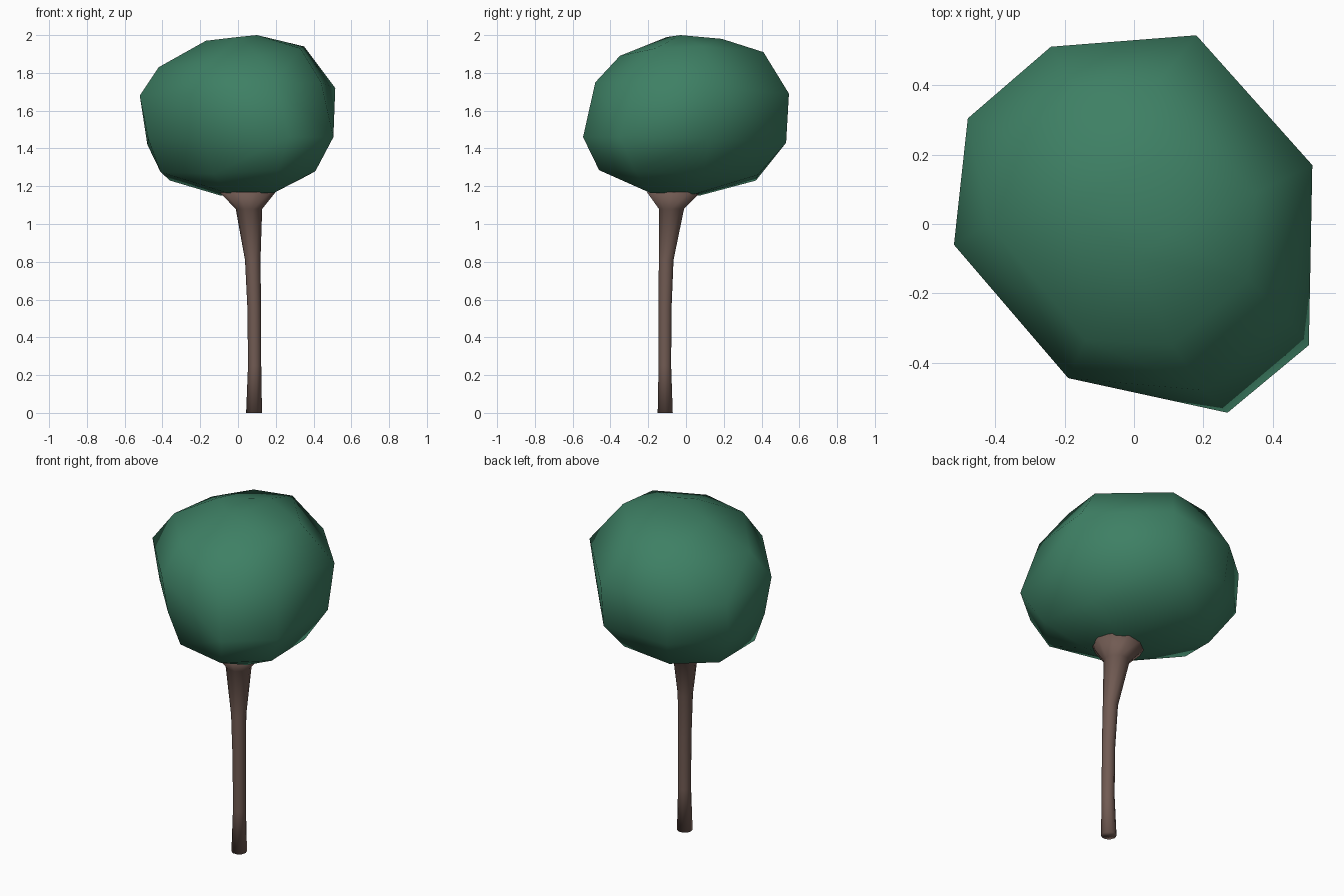
import bpy, bmesh, math


def material(name, color):
    m = bpy.data.materials.new(name)
    m.diffuse_color = (*color, 1)
    return m


def finish(bm, name, mat):
    bmesh.ops.recalc_face_normals(bm, faces=bm.faces)
    for f in bm.faces:
        f.smooth = True
    mesh = bpy.data.meshes.new(name)
    bm.to_mesh(mesh)
    bm.free()
    mesh.materials.append(mat)
    ob = bpy.data.objects.new(name, mesh)
    bpy.context.collection.objects.link(ob)
    return ob


leaf_green = material("leaf green", (0.048, 0.215, 0.128))
bark_brown = material("bark brown", (0.165, 0.104, 0.086))

# Crown: a lumpy eight-sided ball, the hull of four rings and two caps
top_cap = [(0.10, -0.03, 2.00), (0.0, -0.10, 1.99), (-0.17, 0.05, 1.97), (0.08, 0.19, 1.98)]
shoulder = [
    (-0.42, 0.00, 1.83), (-0.14, -0.335, 1.86), (0.11, -0.35, 1.89), (0.33, -0.16, 1.93),
    (0.35, 0.09, 1.94), (0.07, 0.41, 1.91), (-0.17, 0.39, 1.89), (-0.34, 0.24, 1.86),
]
upper_belt = [
    (-0.52, -0.06, 1.68), (-0.19, -0.445, 1.69), (0.20, -0.48, 1.75), (0.44, -0.27, 1.75),
    (0.515, 0.17, 1.72), (0.18, 0.545, 1.69), (-0.24, 0.512, 1.65), (-0.48, 0.305, 1.65),
]
lower_belt = [
    (-0.475, -0.06, 1.45), (-0.18, -0.40, 1.46), (0.27, -0.545, 1.46), (0.505, -0.35, 1.46),
    (0.50, 0.13, 1.455), (0.17, 0.53, 1.43), (-0.22, 0.495, 1.41), (-0.48, 0.28, 1.42),
]
underside = [
    (-0.41, -0.06, 1.275), (-0.13, -0.355, 1.265), (0.21, -0.46, 1.285), (0.41, -0.27, 1.28),
    (0.375, 0.09, 1.26), (0.14, 0.38, 1.26), (-0.15, 0.37, 1.23), (-0.36, 0.20, 1.23),
]
bottom_cap = [(-0.09, 0.07, 1.15), (0.19, -0.19, 1.165), (0.15, 0.05, 1.16), (-0.06, -0.17, 1.165)]

bm = bmesh.new()
for ring in (top_cap, shoulder, upper_belt, lower_belt, underside, bottom_cap):
    for p in ring:
        bm.verts.new(p)
bmesh.ops.convex_hull(bm, input=bm.verts[:])
finish(bm, "crown", leaf_green)

# Trunk: slim leaning stem that flares out under the crown (x, y, z, radius)
stem = [
    (0.085, -0.110, 0.00, 0.042), (0.088, -0.112, 0.25, 0.035),
    (0.086, -0.111, 0.55, 0.036), (0.078, -0.105, 0.81, 0.041),
    (0.058, -0.077, 1.08, 0.070), (0.050, -0.065, 1.17, 0.150),
]
SIDES = 10
bm = bmesh.new()
rings = []
for x, y, z, r in stem:
    angles = [2 * math.pi * i / SIDES for i in range(SIDES)]
    rings.append([bm.verts.new((x + r * math.cos(a), y + r * math.sin(a), z)) for a in angles])
for low, high in zip(rings, rings[1:]):
    for i in range(SIDES):
        j = (i + 1) % SIDES
        bm.faces.new((low[i], low[j], high[j], high[i]))
bm.faces.new(rings[0][::-1])
bm.faces.new(rings[-1])
finish(bm, "trunk", bark_brown)
